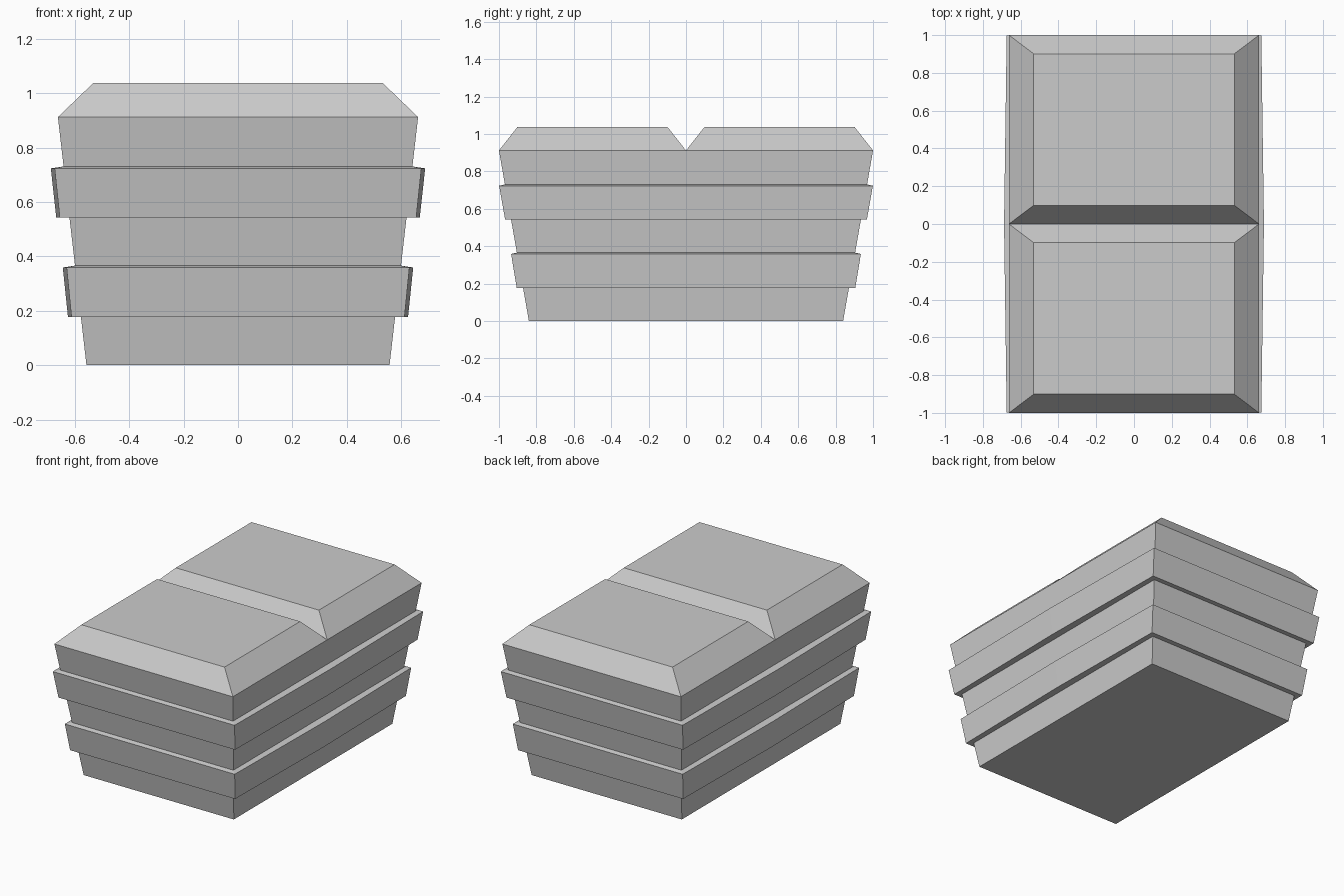
import bpy
import bmesh

if "Cube" in bpy.data.objects:
    bpy.data.objects.remove(bpy.data.objects["Cube"])


def loft(name, rings, cap_bottom=False, cap_top=False):
    """Flat-shaded skin through matching closed rings of points."""
    bm = bmesh.new()
    rows = [[bm.verts.new(p) for p in ring] for ring in rings]
    n = len(rows[0])
    for a, b in zip(rows, rows[1:]):
        for i in range(n):
            j = (i + 1) % n
            bm.faces.new((a[i], a[j], b[j], b[i]))
    if cap_bottom:
        bm.faces.new(rows[0][::-1])
    if cap_top:
        bm.faces.new(rows[-1])
    mesh = bpy.data.meshes.new(name)
    bm.to_mesh(mesh)
    bm.free()
    obj = bpy.data.objects.new(name, mesh)
    bpy.context.collection.objects.link(obj)
    return obj


def rect(x, y0, y1, z):
    return [(-x, y0, z), (x, y0, z), (x, y1, z), (-x, y1, z)]


def bowed(x, y, z, bow=0.0):
    """Rectangle whose long sides swell slightly at the middle."""
    return [(-x, -y, z), (x, -y, z), (x + bow, 0, z),
            (x, y, z), (-x, y, z), (-x - bow, 0, z)]


RIM = 0.912


def body_size(z):
    t = z / RIM
    return 0.557 + 0.105 * t, 0.84 + 0.16 * t


# Tapered body
loft("body", [rect(0.557, -0.84, 0.84, 0), rect(0.662, -1, 1, RIM)], cap_bottom=True)

# Raised bands: bottom z, top z, bottom (x, y), top (x, y)
bands = {
    "lower_band": (0.177, 0.359, (0.612, 0.905), (0.630, 0.935)),
    "upper_band": (0.542, 0.7235, (0.655, 0.967), (0.674, 0.999)),
}
for name, (z0, z1, low, high) in bands.items():
    z2 = z1 + 0.007
    loft(name, [bowed(*body_size(z0), z0), bowed(*low, z0, 0.013),
                bowed(*high, z1, 0.014), bowed(*body_size(z2), z2)])

# Two bevelled top pads meeting in a V groove
for name, y0, y1 in (("front_pad", -1, 0), ("back_pad", 0, 1)):
    loft(name, [rect(0.662, y0, y1, RIM), rect(0.531, y0 + 0.099, y1 - 0.099, 1.038)],
         cap_top=True)
